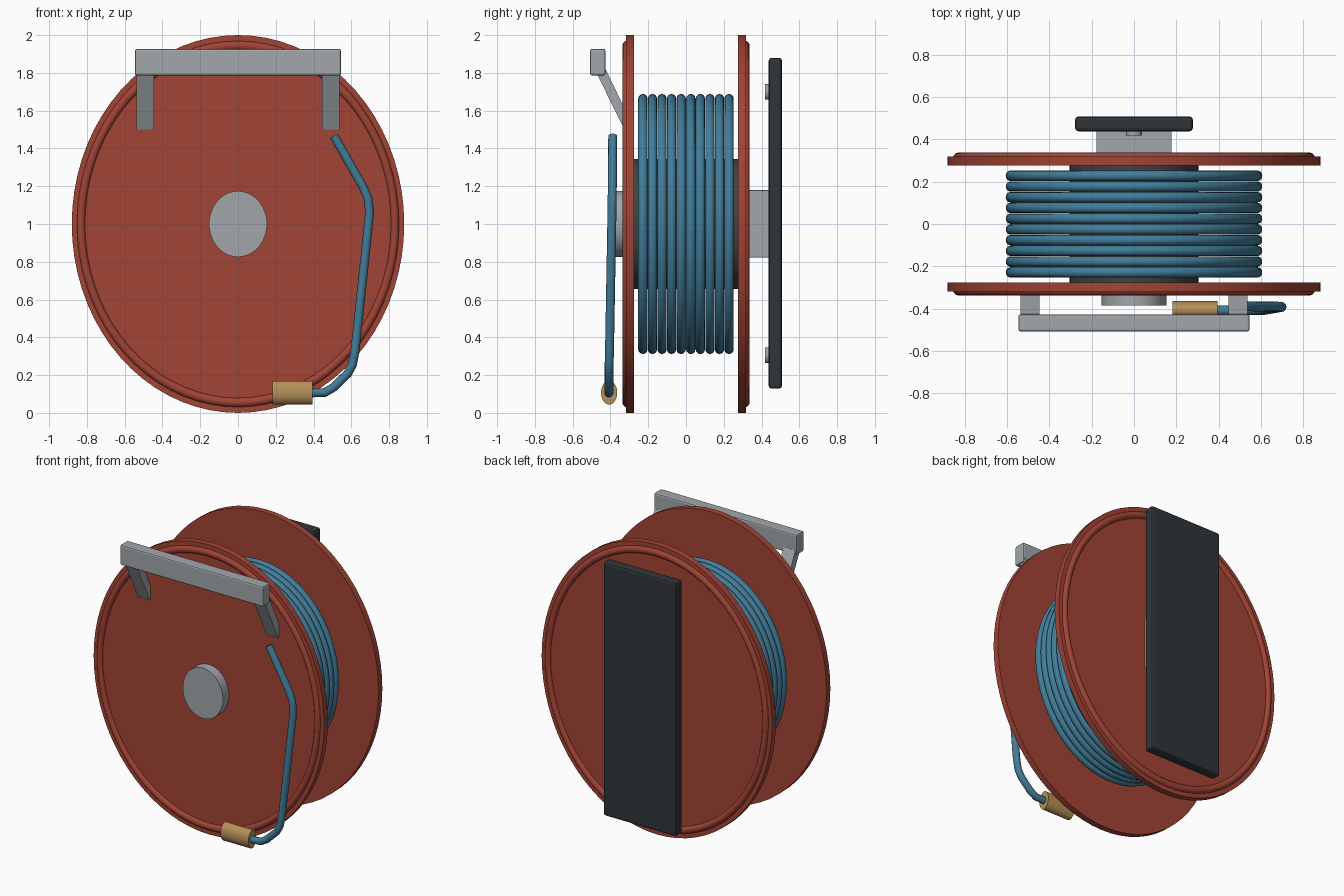
import bpy, math
from mathutils import Matrix, Vector

if "Cube" in bpy.data.objects:
    bpy.data.objects.remove(bpy.data.objects["Cube"])

OVAL = 0.88   # the reel is narrower in x than in z


def material(name, rgb):
    m = bpy.data.materials.new(name)
    m.diffuse_color = (*rgb, 1)
    m.use_nodes = True
    m.node_tree.nodes["Principled BSDF"].inputs["Base Color"].default_value = m.diffuse_color
    return m


RED = material("reel red", (0.36, 0.057, 0.036))
BLUE = material("hose blue", (0.055, 0.205, 0.32))
STEEL = material("steel grey", (0.36, 0.39, 0.41))
DARK = material("charcoal", (0.03, 0.036, 0.04))
DRUM = material("drum grey", (0.05, 0.055, 0.057))
BRASS = material("brass", (0.46, 0.28, 0.10))


def finish(ob, name, mat, bevel=0, smooth=True):
    ob.name = name
    ob.data.materials.clear()
    ob.data.materials.append(mat)
    bpy.context.view_layer.objects.active = ob
    if bevel:
        b = ob.modifiers.new("bevel", 'BEVEL')
        b.width, b.segments, b.limit_method = bevel, 2, 'ANGLE'
    if smooth:
        bpy.ops.object.shade_smooth_by_angle(angle=math.radians(35))
    return ob


def cylinder(name, mat, radius, y0, y1, x=0, z=1, verts=64, bevel=0):
    bpy.ops.mesh.primitive_cylinder_add(vertices=verts, radius=radius, depth=y1 - y0)
    ob = bpy.context.object
    ob.data.transform(Matrix.Diagonal((OVAL, 1, 1, 1)) @ Matrix.Rotation(math.pi / 2, 4, 'X'))
    ob.location = (x, (y0 + y1) / 2, z)
    return finish(ob, name, mat, bevel)


def ring(name, mat, major, minor, y, segs=72, sides=12):
    bpy.ops.mesh.primitive_torus_add(major_radius=major, minor_radius=minor,
                                     major_segments=segs, minor_segments=sides)
    ob = bpy.context.object
    ob.data.transform(Matrix.Diagonal((OVAL, 1, 1, 1)) @ Matrix.Rotation(math.pi / 2, 4, 'X'))
    ob.location = (0, y, 1)
    return finish(ob, name, mat)


def box(name, mat, lo, hi, bevel=0):
    lo, hi = Vector(lo), Vector(hi)
    bpy.ops.mesh.primitive_cube_add(size=1)
    ob = bpy.context.object
    ob.data.transform(Matrix.Diagonal((*(hi - lo), 1)))
    ob.location = (lo + hi) / 2
    return finish(ob, name, mat, bevel, smooth=False)


# Drum and the two side flanges with raised rims
cylinder("drum", DRUM, 0.345, -0.29, 0.29)
for side, label in ((-1, "front"), (1, "back")):
    a, b = sorted((side * 0.276, side * 0.318))
    cylinder(label + "_flange", RED, 1.0, a, b, verts=72)
    ring(label + "_rim", RED, 0.945, 0.026, side * 0.311)

# Wound hose coils
for i in range(10):
    ring(f"hose_coil_{i + 1}", BLUE, 0.664, 0.0245, 0.228 - i * 0.0507)

# Axle cap at the front, axle block behind
cylinder("axle_cap", STEEL, 0.174, -0.384, -0.30)
box("axle_block", STEEL, (-0.178, 0.30, 0.822), (0.178, 0.45, 1.18), 0.005)

# Wall plate with bolts
box("wall_plate", DARK, (-0.278, 0.438, 0.128), (0.278, 0.508, 1.88), 0.015)
for z, label in ((0.305, "lower"), (1.70, "upper")):
    cylinder(label + "_bolt", STEEL, 0.042, 0.417, 0.46, z=z, verts=24)

# Carry handle: bar on two slanted arms running into the front flange
box("handle_bar", STEEL, (-0.546, -0.508, 1.787), (0.546, -0.427, 1.927), 0.01)
profile = [(-0.484, 1.82), (-0.426, 1.82), (-0.29, 1.54), (-0.29, 1.50), (-0.326, 1.50)]
n = len(profile)
for sx, label in ((-1, "left"), (1, "right")):
    verts = [(sx * x, y, z) for x in (0.446, 0.537) for y, z in profile]
    faces = [tuple(range(n)), tuple(range(2 * n - 1, n - 1, -1))]
    faces += [(i, i + n, (i + 1) % n + n, (i + 1) % n) for i in range(n)]
    if sx > 0:
        faces = [f[::-1] for f in faces]
    me = bpy.data.meshes.new("arm")
    me.from_pydata(verts, [], faces)
    ob = bpy.data.objects.new("arm", me)
    bpy.context.collection.objects.link(ob)
    bpy.context.view_layer.objects.active = ob
    ob.select_set(True)
    bpy.ops.object.mode_set(mode='EDIT')
    bpy.ops.mesh.select_all(action='SELECT')
    bpy.ops.mesh.normals_make_consistent(inside=False)
    bpy.ops.object.mode_set(mode='OBJECT')
    finish(ob, label + "_handle_arm", STEEL, smooth=False)

# Loose hose end hanging on the front
path = [(0.507, -0.388, 1.467), (0.66, -0.39, 1.20), (0.687, -0.391, 1.14),
        (0.697, -0.392, 1.06), (0.62, -0.405, 0.33), (0.606, -0.407, 0.255),
        (0.58, -0.407, 0.207), (0.505, -0.408, 0.135), (0.46, -0.408, 0.108),
        (0.37, -0.408, 0.105)]
cu = bpy.data.curves.new("hose_end", 'CURVE')
cu.dimensions = '3D'
cu.bevel_depth, cu.bevel_resolution, cu.use_fill_caps = 0.0235, 4, True
sp = cu.splines.new('POLY')
sp.points.add(len(path) - 1)
for p, co in zip(sp.points, path):
    p.co = (*co, 1)
ob = bpy.data.objects.new("hose_end", cu)
bpy.context.collection.objects.link(ob)
bpy.ops.object.select_all(action='DESELECT')
ob.select_set(True)
bpy.context.view_layer.objects.active = ob
bpy.ops.object.convert(target='MESH')
finish(bpy.context.object, "hose_end", BLUE)

# Oval brass nozzle
bpy.ops.mesh.primitive_cylinder_add(vertices=32, radius=1, depth=0.212)
ob = bpy.context.object
ob.data.transform(Matrix.Diagonal((1, 0.043, 0.063, 1)) @ Matrix.Rotation(math.pi / 2, 4, 'Y'))
ob.location = (0.288, -0.407, 0.107)
finish(ob, "nozzle", BRASS)
